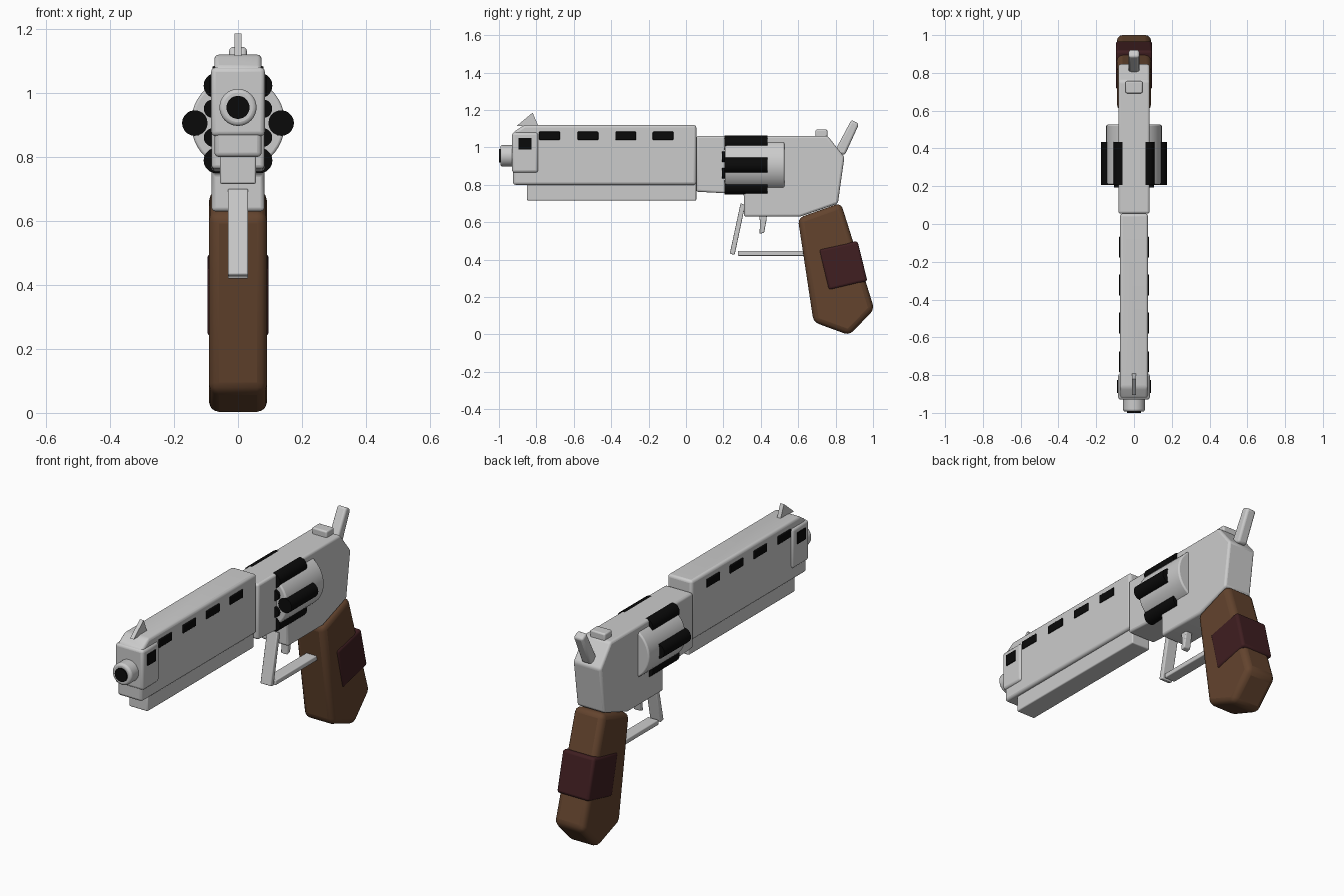
import bpy, bmesh, math
from mathutils import Matrix

if "Cube" in bpy.data.objects:
    bpy.data.objects.remove(bpy.data.objects["Cube"])


def material(name, rgb):
    m = bpy.data.materials.new(name)
    m.diffuse_color = (*rgb, 1)
    m.use_nodes = True
    m.node_tree.nodes["Principled BSDF"].inputs["Base Color"].default_value = m.diffuse_color
    return m


STEEL = material("light steel", (0.6, 0.6, 0.6))
BLACK = material("black", (0.003, 0.003, 0.003))
WOOD = material("brown wood", (0.125, 0.057, 0.027))
PANEL = material("dark red panel", (0.05, 0.013, 0.015))


def finish(name, bm, mat, bevel):
    bmesh.ops.recalc_face_normals(bm, faces=bm.faces[:])
    me = bpy.data.meshes.new(name)
    bm.to_mesh(me)
    bm.free()
    me.materials.append(mat)
    ob = bpy.data.objects.new(name, me)
    bpy.context.collection.objects.link(ob)
    if bevel:
        mod = ob.modifiers.new("bevel", 'BEVEL')
        mod.width, mod.segments = bevel, 3
        mod.limit_method, mod.angle_limit = 'ANGLE', math.radians(25)
    bpy.ops.object.select_all(action='DESELECT')
    ob.select_set(True)
    bpy.context.view_layer.objects.active = ob
    bpy.ops.object.shade_smooth_by_angle(angle=math.radians(35))
    return ob


def prism(name, pts, width, mat=STEEL, bevel=0.0):
    """Side profile in (y, z), extruded symmetrically along x."""
    bm = bmesh.new()
    face = bm.faces.new([bm.verts.new((-width / 2, y, z)) for y, z in pts])
    ext = bmesh.ops.extrude_face_region(bm, geom=[face])
    verts = [v for v in ext["geom"] if isinstance(v, bmesh.types.BMVert)]
    bmesh.ops.translate(bm, verts=verts, vec=(width, 0, 0))
    return finish(name, bm, mat, bevel)


def box(name, y0, y1, z0, z1, width, mat=STEEL, bevel=0.0):
    return prism(name, [(y0, z0), (y1, z0), (y1, z1), (y0, z1)], width, mat, bevel)


def rod(name, x, z, r, y0, y1, mat=STEEL, bevel=0.0, sides=32):
    """Cylinder running along y."""
    bm = bmesh.new()
    bmesh.ops.create_cone(bm, cap_ends=True, segments=sides, radius1=r, radius2=r, depth=y1 - y0)
    bm.transform(Matrix.Translation((x, (y0 + y1) / 2, z)) @ Matrix.Rotation(math.pi / 2, 4, 'X'))
    return finish(name, bm, mat, bevel)


# Barrel shroud, lug and muzzle
prism("barrel_shroud", [(-0.925, 0.8), (0.055, 0.8), (0.055, 1.12), (-0.865, 1.12), (-0.925, 1.08)],
      0.148, STEEL, 0.014)
box("barrel_lug", -0.85, 0.055, 0.716, 0.82, 0.112, STEEL, 0.006)
box("muzzle_block", -0.93, -0.79, 0.865, 1.08, 0.168, STEEL, 0.014)
rod("muzzle", 0, 0.955, 0.058, -0.993, -0.9, STEEL, 0.012)
rod("bore", 0, 0.955, 0.036, -1.0, -0.95, BLACK)
prism("front_sight", [(-0.905, 1.115), (-0.79, 1.115), (-0.82, 1.186)], 0.022)

# Dark vents, each plate shows on both sides
for i, y in enumerate((-0.785, -0.58, -0.378, -0.178)):
    box(f"vent_{i + 1}", y, y + 0.111, 1.04, 1.084, 0.16, BLACK, 0.004)
box("muzzle_vent", -0.895, -0.826, 0.99, 1.05, 0.18, BLACK)

# Frame, rear sight and hammer
prism("frame", [(0.055, 0.763), (0.31, 0.75), (0.31, 0.63), (0.61, 0.63), (0.812, 0.7),
                (0.847, 0.948), (0.757, 1.062), (0.055, 1.062)], 0.166, STEEL, 0.012)
box("rear_sight", 0.692, 0.756, 1.05, 1.095, 0.09, STEEL, 0.008)
prism("hammer", [(0.79, 0.97), (0.85, 0.96), (0.925, 1.125), (0.885, 1.148)], 0.056, STEEL, 0.012)

# Cylinder with six flutes and six chambers
CZ = 0.906
rod("cylinder", 0, CZ, 0.147, 0.208, 0.526, STEEL, 0.008, 48)
for i in range(6):
    a = i * math.pi / 3
    rod(f"flute_{i + 1}", 0.135 * math.cos(a), CZ + 0.135 * math.sin(a), 0.04, 0.207, 0.435, BLACK, 0, 20)
    a += math.pi / 6
    rod(f"chamber_{i + 1}", 0.09 * math.cos(a), CZ + 0.09 * math.sin(a), 0.029, 0.193, 0.23, BLACK, 0, 20)

# Trigger and guard
prism("guard_front", [(0.234, 0.432), (0.26, 0.425), (0.316, 0.69), (0.292, 0.702)], 0.064, STEEL, 0.005)
box("guard_bottom", 0.278, 0.68, 0.42, 0.447, 0.064, STEEL, 0.005)
prism("trigger", [(0.388, 0.66), (0.435, 0.66), (0.43, 0.61), (0.418, 0.545), (0.393, 0.537), (0.396, 0.6)],
      0.04, STEEL, 0.005)

# Grip and side panel
prism("grip", [(0.598, 0.622), (0.828, 0.704), (1.007, 0.135), (0.873, -0.004), (0.682, 0.066)],
      0.18, WOOD, 0.03)
prism("grip_panel", [(0.71, 0.455), (0.917, 0.5), (0.97, 0.285), (0.762, 0.236)], 0.192, PANEL, 0.014)
